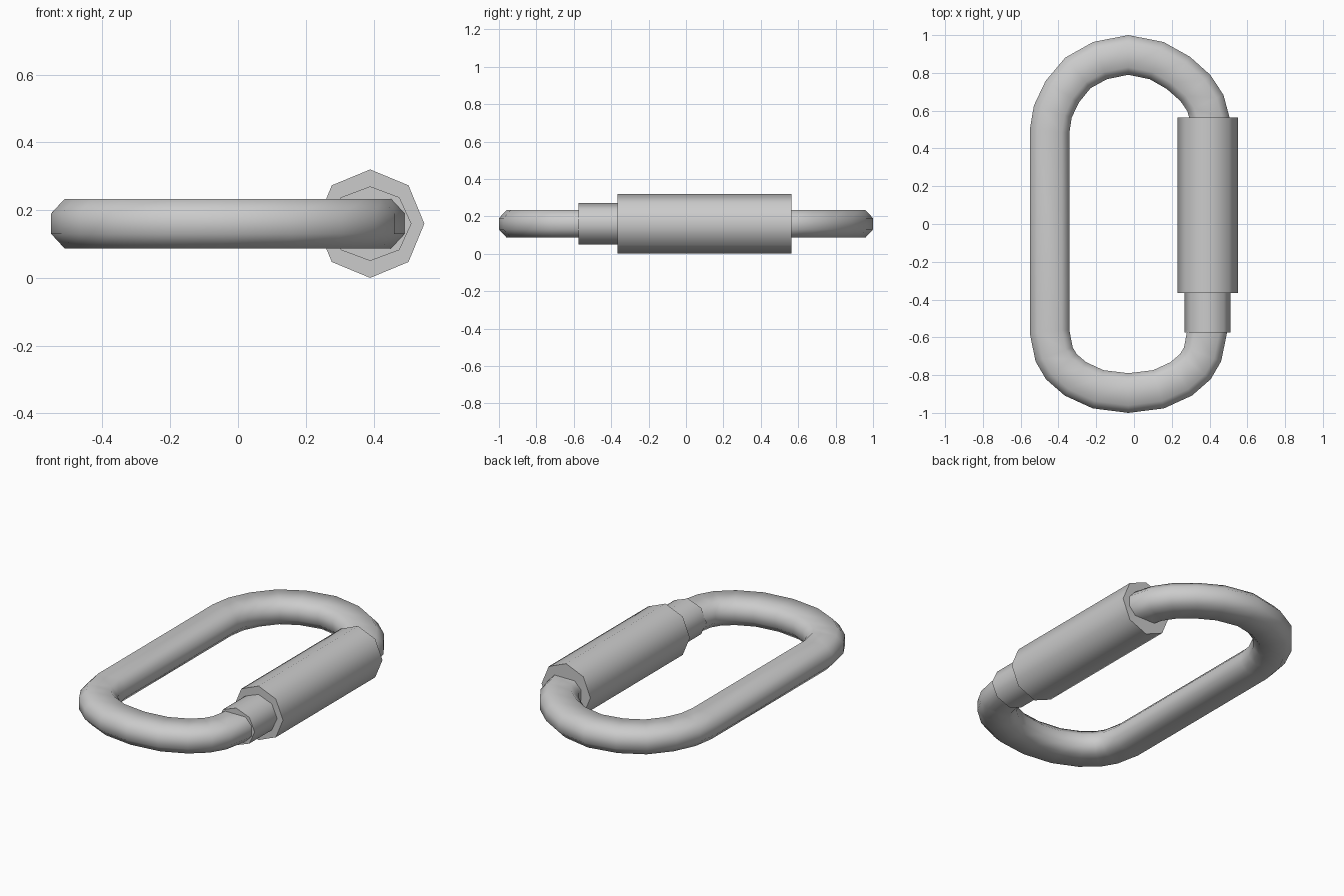
import bpy, bmesh
from math import radians, pi
from mathutils import Vector, Matrix

cube = bpy.data.objects.get("Cube")
if cube:
    bpy.data.objects.remove(cube, do_unlink=True)

GREY = (0.6, 0.6, 0.6, 1)
metal = bpy.data.materials.new("grey metal")
metal.use_nodes = True
metal.diffuse_color = GREY
metal.node_tree.nodes["Principled BSDF"].inputs["Base Color"].default_value = GREY

MID_X, GATE_X, MID_Z = -0.03, 0.39, 0.16


def finish(bm, name):
    """Turn the bmesh into a smooth-shaded object with crisp end caps."""
    bmesh.ops.recalc_face_normals(bm, faces=bm.faces)
    mesh = bpy.data.meshes.new(name)
    bm.to_mesh(mesh)
    bm.free()
    mesh.materials.append(metal)
    obj = bpy.data.objects.new(name, mesh)
    bpy.context.collection.objects.link(obj)
    bpy.ops.object.select_all(action='DESELECT')
    obj.select_set(True)
    bpy.context.view_layer.objects.active = obj
    bpy.ops.object.shade_smooth_by_angle(angle=radians(60))
    return obj


def sweep(name, path, section):
    """Sweep a cross-section (sideways, up) along a flat open path."""
    bm = bmesh.new()
    rings = []
    pts = [Vector((x, y, MID_Z)) for x, y in path]
    for i, p in enumerate(pts):
        a, b = pts[max(i - 1, 0)], pts[min(i + 1, len(pts) - 1)]
        d_in = (p - a).normalized()
        d_out = (b - p).normalized()
        side = (d_in + d_out).normalized().cross(Vector((0, 0, 1)))
        rings.append([bm.verts.new(p + side * u + Vector((0, 0, v))) for u, v in section])
    n = len(section)
    for r, s in zip(rings, rings[1:]):
        for k in range(n):
            bm.faces.new((r[k], r[(k + 1) % n], s[(k + 1) % n], s[k]))
    bm.faces.new(rings[0])
    bm.faces.new(rings[-1])
    return finish(bm, name)


def octagon_barrel(name, y0, y1, rx, rz):
    """Eight-sided barrel along y with a corner pointing up."""
    bm = bmesh.new()
    bmesh.ops.create_cone(bm, cap_ends=True, segments=8, radius1=1, radius2=1, depth=1)
    bmesh.ops.transform(bm, verts=bm.verts, matrix=(
        Matrix.Translation((GATE_X, (y0 + y1) / 2, MID_Z))
        @ Matrix.Diagonal((rx, y1 - y0, rz, 1))
        @ Matrix.Rotation(pi / 2, 4, 'X')))
    return finish(bm, name)


# Flattened eight-sided section of the bent rod
quarter = [(0.105, 0.03), (0.065, 0.073)]
half = quarter + [(-u, v) for u, v in reversed(quarter)]
section = half + [(-u, -v) for u, v in half]

# Rod path: gate side, over the top bow, down the spine, round the bottom bow
top_bow = [(0.39, 0.48), (0.40, 0.56), (0.378, 0.64), (0.325, 0.72), (0.235, 0.80),
           (0.12, 0.865), (MID_X, 0.895), (-0.18, 0.865), (-0.297, 0.80),
           (-0.38, 0.70), (-0.43, 0.595), (-0.447, 0.49)]
bottom_left = [(-0.447, -0.57), (-0.423, -0.69), (-0.385, -0.755),
               (-0.31, -0.82), (-0.19, -0.875)]
bottom_right = [(2 * MID_X - x, y) for x, y in reversed(bottom_left)]
rod_path = top_bow + bottom_left + [(MID_X, -0.895)] + bottom_right + [(GATE_X, -0.50)]
sweep("bent_rod", rod_path, section)

# Locking sleeve and the smaller collar below it
octagon_barrel("locking_sleeve", -0.365, 0.565, 0.16, 0.16)
octagon_barrel("gate_collar", -0.575, -0.35, 0.122, 0.11)
